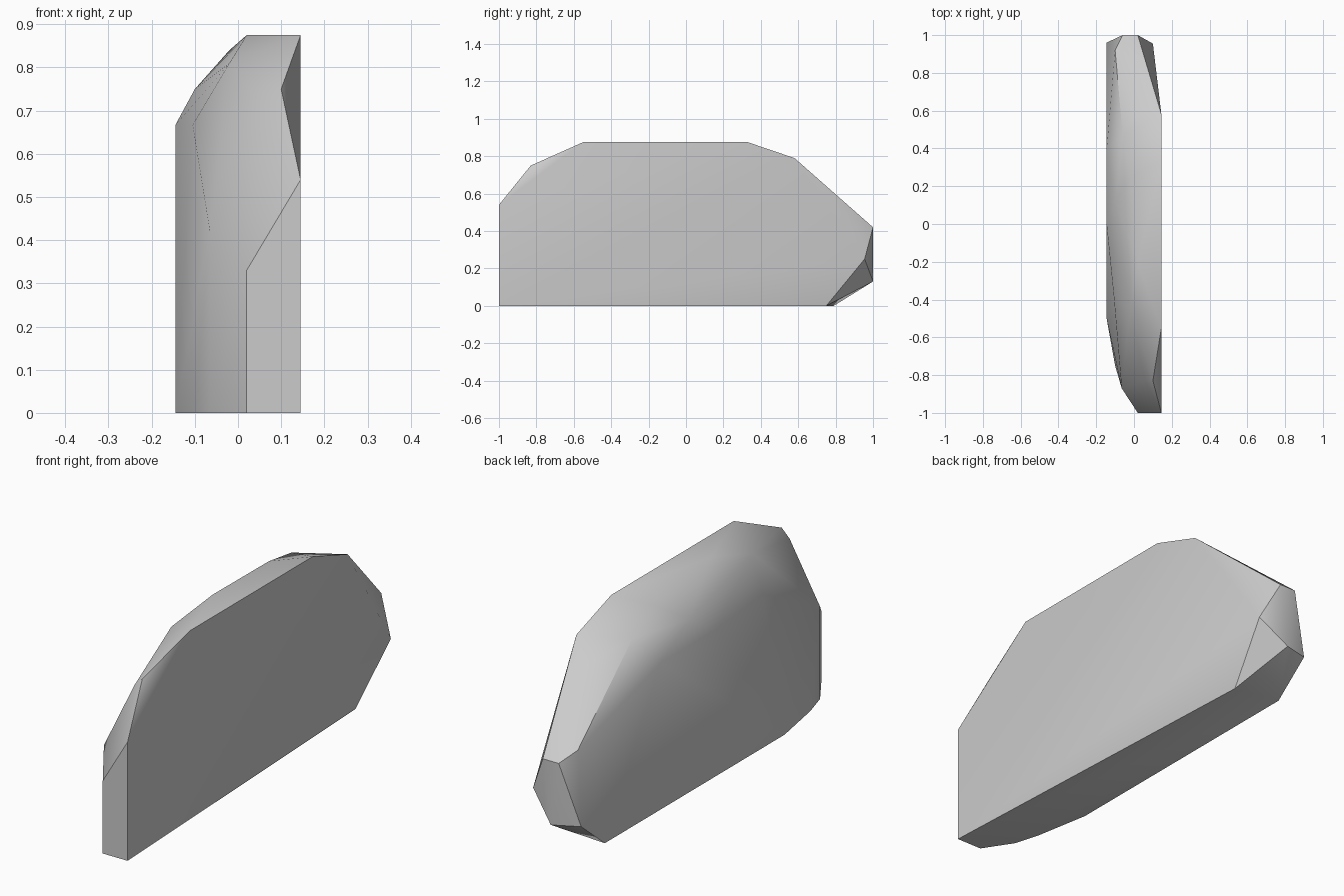
import bpy
import bmesh
from math import radians

default_cube = bpy.data.objects.get("Cube")
if default_cube:
    bpy.data.objects.remove(default_cube, do_unlink=True)

# Plain stone material
stone = bpy.data.materials.new("stone grey")
stone.use_nodes = True
colour = (0.6, 0.6, 0.6, 1)
stone.diffuse_color = colour
stone.node_tree.nodes["Principled BSDF"].inputs["Base Color"].default_value = colour

# Main planes that bound the slab
flat_side, round_side = 0.145, -0.145
front, back = -1, 1
base, crest = 0, 0.875
corners = []


def outline_on_side(x, outline):
    """Corners of an upright side plane, given as (y, z)."""
    corners.extend((x, y, z) for y, z in outline)


def outline_on_end(y, outline):
    """Corners of an end plane, given as (x, z)."""
    corners.extend((x, y, z) for x, z in outline)


def outline_at_height(z, outline):
    """Corners of a level plane, given as (x, y)."""
    corners.extend((x, y, z) for x, y in outline)


# Broad flat side
outline_on_side(flat_side, [(front, base), (front, 0.54), (-0.55, crest),
                            (0.33, crest), (0.58, 0.79)])

# Rounded side
outline_on_side(round_side, [(-0.5, base), (0, 0.667), (0.39, 0.667),
                             (0.96, 0.14), (0.79, base)])

# Narrow front end and chipped back end
outline_on_end(front, [(0.02, base), (0.02, 0.33)])
outline_on_end(back, [(0.02, 0.42), (-0.06, 0.42), (-0.02, 0.13)])

# Curved front of the base, and its cut back corner
outline_at_height(base, [(-0.1, -0.75), (-0.065, -0.87), (0.065, 0.75)])

# Ridge running along the top from front to back
ridge = [(0.1, -0.83, 0.75), (0.06, -0.83, 0.71), (-0.02, -0.45, 0.81),
         (0.02, -0.21, crest), (-0.02, 0.25, 0.84), (-0.06, 0.47, 0.785)]
corners.extend(ridge)

# Shoulder between the ridge and the rounded side
shoulder = [(-0.065, -0.87, 0.42), (-0.105, -0.4, 0.667),
            (-0.1, 0.12, 0.75), (-0.1, 0.92, 0.46)]
corners.extend(shoulder)

# Chips on the back end
corners.extend([(0.1, 0.955, 0.25), (0.04, 0.66, 0.71)])

# Wrap the corners in one faceted solid
bm = bmesh.new()
for corner in corners:
    bm.verts.new(corner)
bmesh.ops.convex_hull(bm, input=bm.verts[:])
loose = [v for v in bm.verts if not v.link_faces]
bmesh.ops.delete(bm, geom=loose, context="VERTS")
bmesh.ops.dissolve_limit(bm, angle_limit=radians(0.5),
                         verts=bm.verts[:], edges=bm.edges[:])
bmesh.ops.recalc_face_normals(bm, faces=bm.faces[:])
mesh = bpy.data.meshes.new("rock_slab")
bm.to_mesh(mesh)
bm.free()
mesh.materials.append(stone)
rock_slab = bpy.data.objects.new("rock_slab", mesh)
bpy.context.collection.objects.link(rock_slab)

# Soft facets with crisp outer edges
bpy.ops.object.select_all(action="DESELECT")
rock_slab.select_set(True)
bpy.context.view_layer.objects.active = rock_slab
bpy.ops.object.shade_smooth_by_angle(angle=radians(35))
